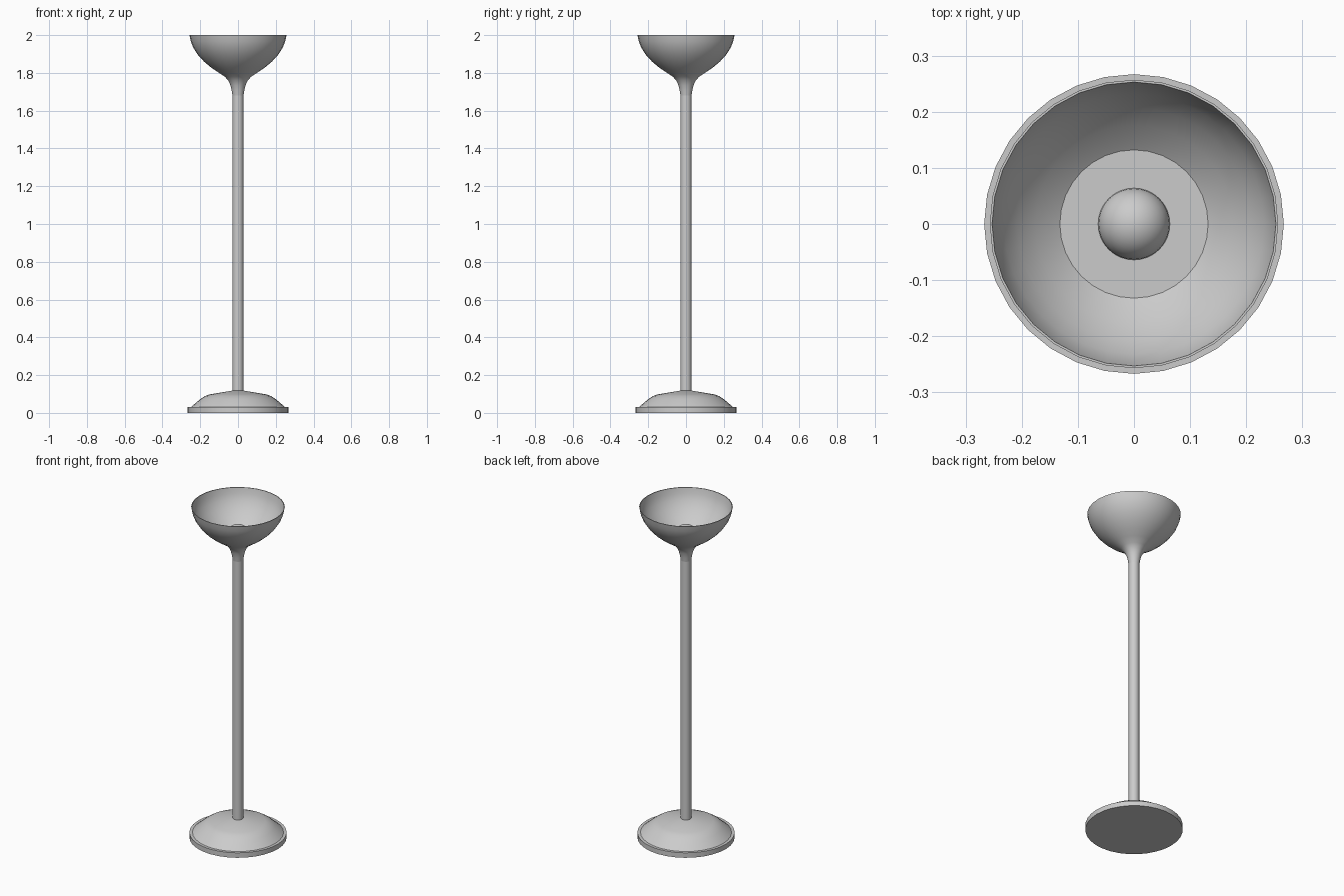
import bpy, math

if "Cube" in bpy.data.objects:
    bpy.data.objects.remove(bpy.data.objects["Cube"])


def lathe(name, profile, sides=32, angle=35):
    """Revolve an (r, z) profile about z; points with r = 0 become poles."""
    verts, rings, faces = [], [], []
    for r, z in profile:
        n = 1 if r == 0 else sides
        rings.append([len(verts) + i for i in range(n)])
        for i in range(n):
            a = 2 * math.pi * i / sides
            verts.append((r * math.cos(a), r * math.sin(a), z))
    for a, b in zip(rings, rings[1:]):
        for i in range(sides):
            j = (i + 1) % sides
            quad = [a[i % len(a)], a[j % len(a)], b[j % len(b)], b[i % len(b)]]
            faces.append(list(dict.fromkeys(quad)))
    mesh = bpy.data.meshes.new(name)
    mesh.from_pydata(verts, [], faces)
    obj = bpy.data.objects.new(name, mesh)
    bpy.context.collection.objects.link(obj)
    bpy.context.view_layer.objects.active = obj
    obj.select_set(True)
    bpy.ops.object.shade_smooth_by_angle(angle=math.radians(angle))
    obj.select_set(False)
    return obj


# Weighted foot: flat disc with a stepped-in dome
lathe("base", [(0, 0), (0.267, 0), (0.267, 0.03), (0.25, 0.03), (0.235, 0.043),
               (0.2, 0.073), (0.175, 0.089), (0.15, 0.098), (0.03, 0.118), (0, 0.118)])

# Straight pole
lathe("pole", [(0, 0.1), (0.029, 0.1), (0.029, 1.69), (0, 1.69)])

# Open bowl shade with flared neck: outer wall up, thin rim, inner wall down
lathe("shade", [(0.029, 1.68), (0.033, 1.705), (0.04, 1.735), (0.052, 1.76),
                (0.07, 1.78), (0.105, 1.803), (0.143, 1.829), (0.18, 1.86),
                (0.212, 1.895), (0.236, 1.932), (0.25, 1.967), (0.257, 2.0),
                (0.253, 2.0), (0.246, 1.967), (0.232, 1.933), (0.208, 1.897),
                (0.176, 1.862), (0.139, 1.831), (0.128, 1.823)])

# Flat plate inside the bowl
lathe("inner_plate", [(0.134, 1.826), (0, 1.826)])

# Round bulb
R, Z = 0.064, 1.826
lathe("bulb", [(0 if i in (0, 16) else R * math.sin(math.pi * i / 16),
                Z - R * math.cos(math.pi * i / 16)) for i in range(17)])
